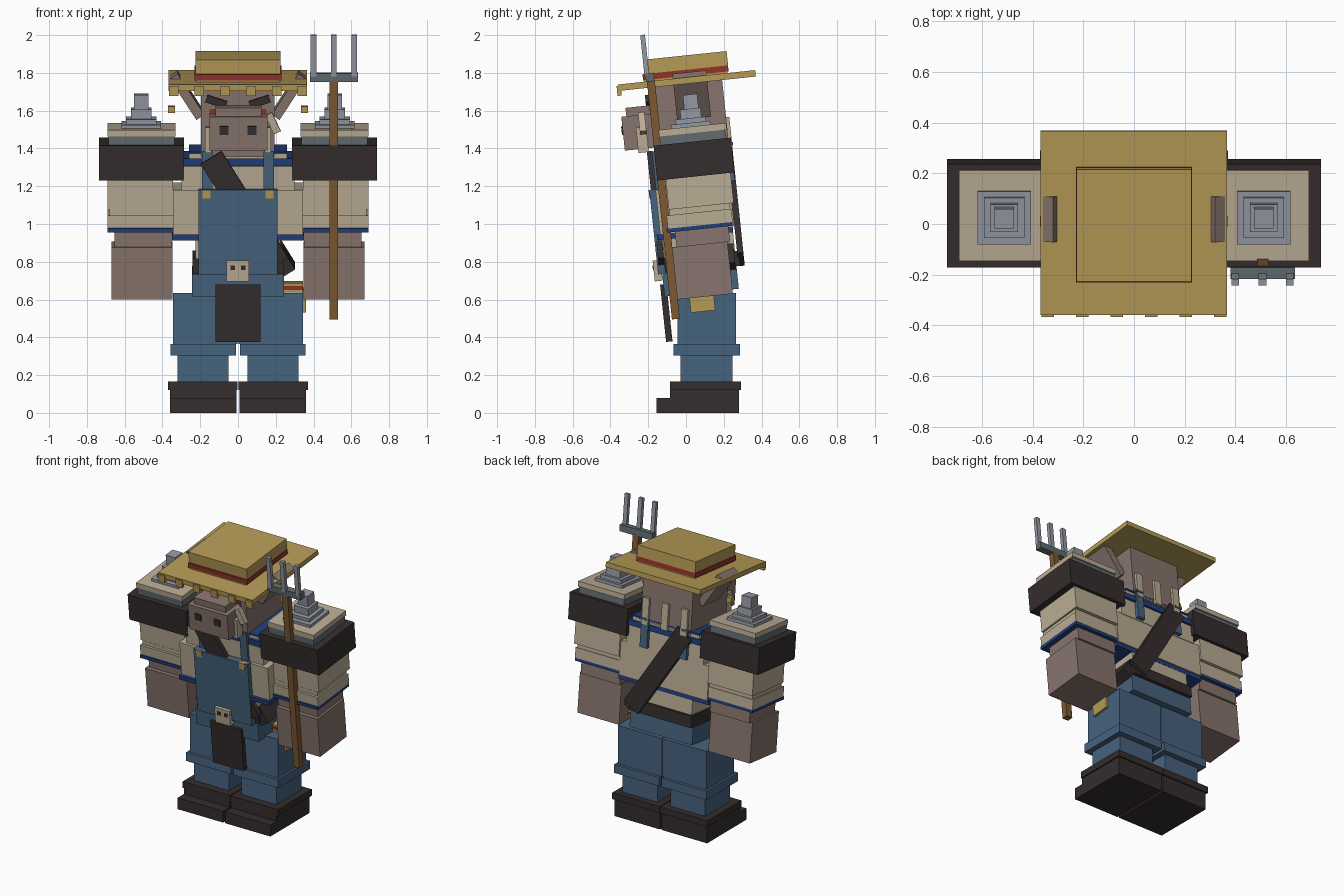
import bpy, bmesh, math
from mathutils import Matrix, Vector

if "Cube" in bpy.data.objects:
    bpy.data.objects.remove(bpy.data.objects["Cube"])

LEAN = math.radians(6)          # everything above the legs leans forward
TAN = math.tan(LEAN)
PIVOT = Vector((0, 0, 1))


def material(name, r, g, b):
    lin = [((c / 255 + 0.055) / 1.055) ** 2.4 for c in (r, g, b)]
    m = bpy.data.materials.new(name)
    m.diffuse_color = (*lin, 1)
    m.use_nodes = True
    m.node_tree.nodes["Principled BSDF"].inputs["Base Color"].default_value = m.diffuse_color
    return m


GOLD = material("straw", 181, 155, 86)
DENIM = material("denim", 70, 99, 126)
SKIN = material("brown_skin", 136, 117, 110)
CREAM = material("cream", 186, 172, 148)
DARK = material("dark_leather", 53, 45, 45)
NAVY = material("navy_trim", 32, 62, 124)
WOOD = material("wood", 124, 90, 50)
STEEL = material("steel", 148, 152, 162)
SLATE = material("slate", 98, 108, 113)
RED = material("red_band", 146, 52, 42)


def box(name, x, y, z, mat, lean=True, turn=0):
    """Box from x, y, z ranges; y is read at mid height and z at y = 0 when leaning.
    turn rolls the box about the y axis, in degrees."""
    mid = Vector([(a[0] + a[1]) / 2 for a in (x, y, z)])
    size = [a[1] - a[0] for a in (x, y, z)]
    mtx = Matrix.Rotation(math.radians(turn), 4, 'Y') @ Matrix.Diagonal((*size, 1))
    if lean:
        mid.y += TAN * (mid.z - 1)
        mtx = (Matrix.Translation(PIVOT) @ Matrix.Rotation(LEAN, 4, 'X')
               @ Matrix.Translation(mid - PIVOT) @ mtx)
    else:
        mtx = Matrix.Translation(mid) @ mtx
    bm = bmesh.new()
    bmesh.ops.create_cube(bm, size=1, matrix=mtx)
    me = bpy.data.meshes.new(name)
    bm.to_mesh(me)
    bm.free()
    me.materials.append(mat)
    ob = bpy.data.objects.new(name, me)
    bpy.context.collection.objects.link(ob)
    return ob


def pair(name, x, y, z, mat, lean=True, turn=0):
    """The same box on the right (+x) and left (-x) sides."""
    box(name + "_right", x, y, z, mat, lean, turn)
    box(name + "_left", (-x[1], -x[0]), y, z, mat, lean, -turn)


# boots and legs
pair("boot", (.007, .36), (-.085, .28), (0, .12), DARK, False)
pair("boot_toe", (.007, .36), (-.155, -.085), (0, .08), DARK, False)
pair("boot_rim", (.003, .37), (-.085, .29), (.12, .165), DARK, False)
pair("lower_leg", (.05, .32), (-.03, .245), (.165, .31), DENIM, False)
pair("trouser_cuff", (.01, .358), (-.065, .285), (.305, .365), DENIM, False)
pair("upper_leg", (.002, .343), (-.045, .265), (.365, .635), DENIM, False)

# hips, belt and front cloth
box("hips", (-.243, .243), (-.12, .275), (.63, .75), DENIM)
box("belt", (-.24, .24), (-.115, .285), (.75, .83), DARK)
box("waist_shirt", (-.225, .225), (-.12, .255), (.82, .95), CREAM)
box("front_cloth", (-.12, .12), (-.122, -.088), (.39, .695), DARK)
box("buckle", (-.06, .057), (-.172, -.13), (.715, .825), CREAM)
pair("buckle_eye", (.015, .04), (-.177, -.17), (.775, .8), DARK)

# chest
box("chest_trim", (-.35, .35), (-.155, .25), (.93, .96), NAVY)
box("chest", (-.343, .343), (-.15, .245), (.96, 1.195), CREAM)
box("upper_chest", (-.3, .3), (-.15, .23), (1.19, 1.32), CREAM)
box("shoulder_trim", (-.3, .3), (-.155, .235), (1.32, 1.36), NAVY)
box("collar", (-.26, .26), (-.145, .225), (1.36, 1.385), CREAM)
box("collar_trim", (-.26, .26), (-.15, .23), (1.385, 1.395), NAVY)

# overalls bib
box("bib", (-.21, .21), (-.172, -.13), (.75, 1.2), DENIM)
box("bib_pocket", (-.14, .137), (-.18, -.172), (1.0, 1.125), DENIM)
pair("bib_button", (.145, .187), (-.197, -.165), (1.155, 1.2), GOLD)
pair("front_suspender", (.135, .19), (-.17, -.14), (1.19, 1.4), DENIM)
pair("top_suspender", (.135, .19), (-.17, .25), (1.39, 1.405), DENIM)
pair("back_suspender", (.125, .18), (.225, .25), (1.2, 1.4), DENIM)

# diagonal strap, front and back, ending at the hip
box("front_strap", (-.03, .1), (-.175, -.145), (.75, 1.42), DARK, turn=-32)
box("back_strap", (-.035, .095), (.245, .278), (.73, 1.43), DARK, turn=-32)
box("strap_hip", (.16, .28), (-.1, .26), (.73, .85), DARK, turn=-32)

# small straw hat hanging at the hip
box("hip_hat_crown", (.24, .345), (.035, .145), (.635, .65), GOLD)
box("hip_hat_band", (.24, .345), (.032, .148), (.65, .67), RED)
box("hip_hat_top", (.24, .345), (.035, .145), (.67, .685), GOLD)
box("hip_hat_brim", (.342, .36), (.02, .15), (.53, .65), GOLD)

# arms
pair("sleeve", (.345, .692), (-.1, .245), (1.085, 1.26), CREAM)
pair("sleeve_fold", (.345, .68), (-.09, .235), (1.05, 1.085), CREAM)
pair("sleeve_end", (.345, .69), (-.1, .245), (.985, 1.055), CREAM)
pair("sleeve_trim", (.345, .69), (-.103, .248), (.965, .988), NAVY)
pair("forearm", (.35, .655), (-.055, .23), (.88, .97), SKIN)
pair("hand", (.347, .67), (-.06, .235), (.607, .885), SKIN)

# shoulder pads with stepped spikes
pair("pad", (.285, .737), (-.163, .248), (1.245, 1.43), DARK)
pair("pad_plate", (.335, .685), (-.14, .21), (1.43, 1.475), SLATE)
pair("pad_top", (.33, .69), (-.145, .215), (1.475, 1.51), CREAM)
for half, z0, z1 in ((.105, 1.5, 1.53), (.08, 1.53, 1.555),
                     (.055, 1.555, 1.605), (.038, 1.605, 1.68)):
    pair("pad_spike_step", (.512 - half, .512 + half), (.025 - half, .025 + half),
         (z0, z1), STEEL)

# head
box("head", (-.195, .192), (-.185, .21), (1.37, 1.77), SKIN)
box("snout", (-.15, .155), (-.335, -.18), (1.42, 1.6), SKIN)
box("snout_bridge", (-.12, .125), (-.32, -.18), (1.6, 1.645), SKIN)
pair("nostril", (.05, .098), (-.343, -.335), (1.503, 1.55), DARK)
pair("eye", (.085, .15), (-.192, -.185), (1.59, 1.625), RED)
pair("brow", (.06, .17), (-.215, -.185), (1.645, 1.685), DARK, turn=-18)
pair("tusk", (.14, .175), (-.26, -.205), (1.4, 1.535), CREAM)
box("tusk_tip", (.165, .205), (-.25, -.215), (1.5, 1.61), CREAM, turn=-25)
pair("ear", (.245, .295), (-.06, .12), (1.545, 1.805), SKIN, turn=33)
pair("earring", (.333, .37), (-.01, .027), (1.585, 1.62), GOLD)
for i in (-1, 0, 1):
    box("back_spike", (i * .15 - .025, i * .15 + .025), (.21, .24), (1.36, 1.54), CREAM)

# straw hat
box("hat_brim", (-.368, .366), (-.36, .37), (1.738, 1.772), GOLD)
for i in range(6):
    cx = -.34 + i * .136
    box("brim_fringe", (cx - .025, cx + .025), (-.367, -.345), (1.712, 1.765), GOLD)
box("hat_crown_base", (-.222, .222), (-.225, .22), (1.77, 1.785), GOLD)
box("hat_band", (-.229, .229), (-.23, .225), (1.78, 1.812), RED)
box("hat_crown", (-.226, .226), (-.225, .22), (1.812, 1.888), GOLD)

# pitchfork
box("fork_handle", (.485, .53), (-.142, -.1), (.505, 1.78), WOOD)
box("fork_bar", (.38, .635), (-.215, -.17), (1.77, 1.815), SLATE)
for cx in (.4, .507, .615):
    box("fork_tine", (cx - .015, cx + .015), (-.232, -.207), (1.8, 2.02), STEEL)
